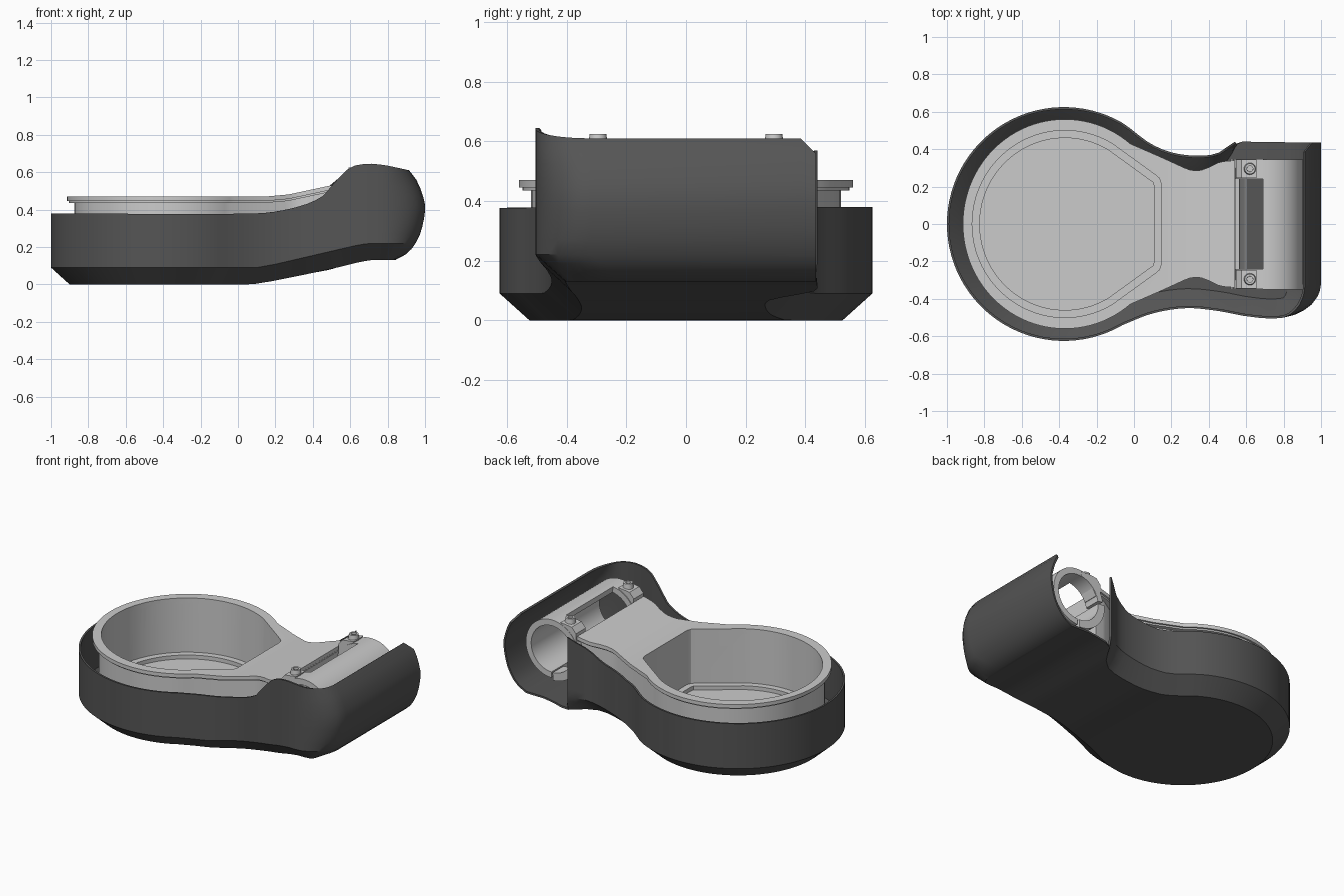
import bpy, bmesh, math
from mathutils import Vector

if "Cube" in bpy.data.objects:
    bpy.data.objects.remove(bpy.data.objects["Cube"])


def lerp(pts, x, smooth=False):
    """Piecewise interpolation through (x, y) points, optionally rounded."""
    if x <= pts[0][0]:
        return pts[0][1]
    for i in range(len(pts) - 1):
        (x0, y0), (x1, y1) = pts[i], pts[i + 1]
        if x <= x1:
            t = (x - x0) / (x1 - x0)
            if not smooth:
                return y0 + (y1 - y0) * t
            a, b = pts[max(i - 1, 0)], pts[min(i + 2, len(pts) - 1)]
            m0 = (y1 - a[1]) / (x1 - a[0]) * (x1 - x0)
            m1 = (b[1] - y0) / (b[0] - x0) * (x1 - x0)
            return ((2*t**3 - 3*t*t + 1) * y0 + (t**3 - 2*t*t + t) * m0
                    + (3*t*t - 2*t**3) * y1 + (t**3 - t*t) * m1)
    return pts[-1][1]


def finish(name, bm, closed=True):
    bmesh.ops.remove_doubles(bm, verts=bm.verts, dist=0.0004)
    bmesh.ops.delete(bm, geom=[v for v in bm.verts if not v.link_faces], context='VERTS')
    if closed:
        bmesh.ops.recalc_face_normals(bm, faces=bm.faces)
    me = bpy.data.meshes.new(name)
    bm.to_mesh(me)
    bm.free()
    ob = bpy.data.objects.new(name, me)
    bpy.context.collection.objects.link(ob)
    return ob


def activate(ob):
    bpy.ops.object.select_all(action='DESELECT')
    ob.select_set(True)
    bpy.context.view_layer.objects.active = ob


def shade(ob, angle=30):
    activate(ob)
    bpy.ops.object.shade_smooth_by_angle(angle=math.radians(angle))


def floor_z(x):
    return lerp([(-1, 0), (.1, 0), (.2, .018), (.63, .118), (.7, .13), (1, .13)], x)


# ---- outer shell: plan outline lofted upward, right end rolled over
FRONT = [(-.2, -.6), (-.0625, -.541), (.1, -.478), (.28, -.45), (.45, -.465), (.6, -.493),
         (.75, -.505), (.86, -.485), (.95, -.43), (.99, -.37), (1, -.32)]
BACK = [(-.2, .6), (-.0625, .541), (.08, .435), (.2, .383), (.34, .365), (.45, .38),
        (.54, .44), (.6, .44), (1, .435)]
RIM_F = [(-1, .38), (.1, .38), (.3, .41), (.45, .47), (.52, .55), (.6, .625), (.7, .645),
         (.8, .635), (1, .61)]
RIM_B = [(-1, .38), (.15, .38), (.35, .43), (.48, .52), (.54, .57), (1, .56)]
ROLL = [(.13, .84), (.17, .91), (.25, .965), (.33, .99), (.42, 1), (.5, .98), (.56, .953), (.61, .915)]

xs = [-.375 - .625 * math.cos(math.radians(4 * i)) for i in range(31)]
xs += [-.0625 + .6025 * i / 14 for i in range(1, 15)]
xs += [.54 + .26 * i / 6 for i in range(1, 7)] + [.86, .91, .95, .98, .993, 1.0]


def side(x, pts, s):
    if x < -.0626:
        return s * math.sqrt(max(0, .625**2 - (x + .375)**2))
    return lerp(pts, x, True)


n = len(xs)
loop = [(x, side(x, FRONT, -1), lerp(RIM_F, x, True), 1) for x in xs]
loop.append((1, .385, .61, 0))
loop += [(x, side(x, BACK, 1), lerp(RIM_B, x), min(1, max(0, (.56 - x) / .16))) for x in reversed(xs)]
N = len(loop)
bm = bmesh.new()
cols = []
for i, (x, y, top, w) in enumerate(loop):
    p = loop[i - 1] if i else loop[-2]
    q = loop[i + 1] if i < N - 1 else loop[1]
    nrm = Vector((q[1] - p[1], p[0] - q[0])).normalized()
    if x > .7:
        nrm = Vector((0, 1 if y > 0 else -1))
    zb = floor_z(x)
    levels = [(zb + h, .1 * (1 - h / .09)) for h in (0, .03, .06, .09)]
    levels += [(zb + .09 + (top - zb - .09) * k / 8, 0) for k in range(1, 9)]
    col = []
    for z, d in levels:
        px, py = x - nrm.x * d * w, y - nrm.y * d * w
        if x > .8:
            px = .8 + (px - .8) * (lerp(ROLL, z, True) - .8) / .2
        col.append(bm.verts.new((px, py, z)))
    cols.append(col)
for i in range(N - 1):
    a, b = loop[i], loop[i + 1]
    if i > n and min(a[0], b[0]) > .5395:      # open end for the bar
        continue
    for k in range(len(cols[0]) - 1):
        bm.faces.new((cols[i][k], cols[i + 1][k], cols[i + 1][k + 1], cols[i][k + 1]))
for i in range(n - 1):
    f0, f1, b0, b1 = (cols[j][0] for j in (i, i + 1, N - 1 - i, N - 2 - i))
    bm.faces.new((f0, b0, b1, cols[n][0], f1) if i == n - 2 else (f0, b0, b1, f1))
shell = finish("outer_shell", bm, closed=False)
mod = shell.modifiers.new("thickness", 'SOLIDIFY')
mod.thickness, mod.offset = .012, -1
activate(shell)
bpy.ops.object.modifier_apply(modifier=mod.name)
shade(shell)
mat = bpy.data.materials.new("dark_grey")
mat.diffuse_color = (.09, .09, .09, 1)
mat.use_nodes = True
mat.node_tree.nodes["Principled BSDF"].inputs["Base Color"].default_value = mat.diffuse_color
shell.data.materials.append(mat)


# ---- inner tray: mirrored half outlines made into solids
def half_outline(rx, ry, a_end, tail):
    return [(-.37 - rx * math.cos(math.radians(a_end * i / 36)),
             ry * math.sin(math.radians(a_end * i / 36))) for i in range(37)] + tail


def inset(half, d):
    out = []
    for i, (x, y) in enumerate(half):
        p = half[i - 1] if i else (half[1][0], -half[1][1])
        q = half[min(i + 1, len(half) - 1)]
        t = Vector((q[0] - p[0], q[1] - p[1])).normalized()
        out.append((x + t.y * d, max(0, y - t.x * d)))
    return out


def prism(name, half, ztop, zbot):
    bm = bmesh.new()
    rows = [[bm.verts.new((x, s * y, z(x))) for s, z in
             ((-1, zbot), (1, zbot), (1, ztop), (-1, ztop))] for x, y in half]
    for a, b in zip(rows, rows[1:]):
        for k in range(4):
            j = (k + 1) % 4
            bm.faces.new((a[k], a[j], b[j], b[k]))
    bm.faces.new(rows[-1])
    return finish(name, bm)


def plate_z(x):
    return lerp([(-1, .47), (.22, .47), (.5, .53), (.56, .542)], x)


NECK = [(.15, .355), (.27, .3), (.3, .289), (.33, .285), (.36, .288), (.4, .303), (.45, .328), (.48, .335), (.54, .34)]
rim = half_outline(.545, .56, 130, NECK)
bowl = half_outline(.495, .5, 121, [(.115, .262), (.135, .245), (.145, .215)])
flange = prism("tray_flange", rim, plate_z, lambda x: plate_z(x) - .024)
lip = prism("tray_flange_step", inset(rim, .012), lambda x: plate_z(x) - .022, lambda x: plate_z(x) - .034)
body = prism("tray_body", inset(rim, .04), lambda x: plate_z(x) - .03, lambda x: floor_z(x) + .045)
cutters = [prism("bowl_cutter", bowl, lambda x: .8, lambda x: .12),
           prism("floor_cutter", inset(bowl, .04), lambda x: .7, lambda x: .095)]
for ob in (flange, lip, body):
    for c in cutters[:2 if ob is body else 1]:
        m = ob.modifiers.new("bowl", 'BOOLEAN')
        m.operation, m.object, m.solver = 'DIFFERENCE', c, 'EXACT'
        activate(ob)
        bpy.ops.object.modifier_apply(modifier=m.name)
    shade(ob, 25)
for c in cutters:
    bpy.data.objects.remove(c)


# ---- bar clamp: arc-shaped sleeves around a y axis
def sleeve(name, y0, y1, a0, a1, ri=.15, ro=.188):
    bm = bmesh.new()
    steps = max(4, int((a1 - a0) / 6))
    rows = []
    for i in range(steps + 1):
        a = math.radians(a0 + (a1 - a0) * i / steps)
        rows.append([bm.verts.new((.715 + r * math.cos(a), y, .412 + r * math.sin(a)))
                     for r, y in ((ri, y0), (ro, y0), (ro, y1), (ri, y1))])
    for a, b in zip(rows, rows[1:]):
        for k in range(4):
            j = (k + 1) % 4
            bm.faces.new((a[k], a[j], b[j], b[k]))
    bm.faces.new(rows[0])
    bm.faces.new(rows[-1])
    shade(finish(name, bm))


def lug(name, y):
    # wedge block under each screw
    bm = bmesh.new()
    prof = [(.545, .47), (.545, .555), (.575, .59), (.655, .6), (.62, .54), (.58, .47)]
    ends = [[bm.verts.new((x, y + d, z)) for x, z in prof] for d in (-.05, .05)]
    for k in range(6):
        j = (k + 1) % 6
        bm.faces.new((ends[0][k], ends[0][j], ends[1][j], ends[1][k]))
    bm.faces.new(ends[0])
    bm.faces.new(ends[1])
    finish(name, bm)


def screw(name, y):
    bm = bmesh.new()
    bmesh.ops.create_cone(bm, cap_ends=True, segments=24, radius1=.034, radius2=.028, depth=.045)
    top = max(bm.faces, key=lambda f: f.calc_center_median().z)
    bmesh.ops.inset_region(bm, faces=[top], thickness=.012)
    bmesh.ops.inset_region(bm, faces=[top], thickness=.0005, depth=-.02)
    bmesh.ops.translate(bm, verts=bm.verts, vec=(.62, y, .602))
    shade(finish(name, bm))


sleeve("clamp_half_sleeve", -.35, .345, -88, 98)
sleeve("clamp_cradle", -.24, .24, 176, 226)
for s, tag in ((-1, "front"), (1, "back")):
    y0, y1 = sorted((s * .24, s * .347))
    sleeve("clamp_strap_" + tag, y0, y1, 98, 170)
    sleeve("clamp_seat_" + tag, y0, y1, 176, 268, .15, .2)
    lug("clamp_lug_" + tag, s * .295)
    screw("clamp_screw_" + tag, s * .295)
